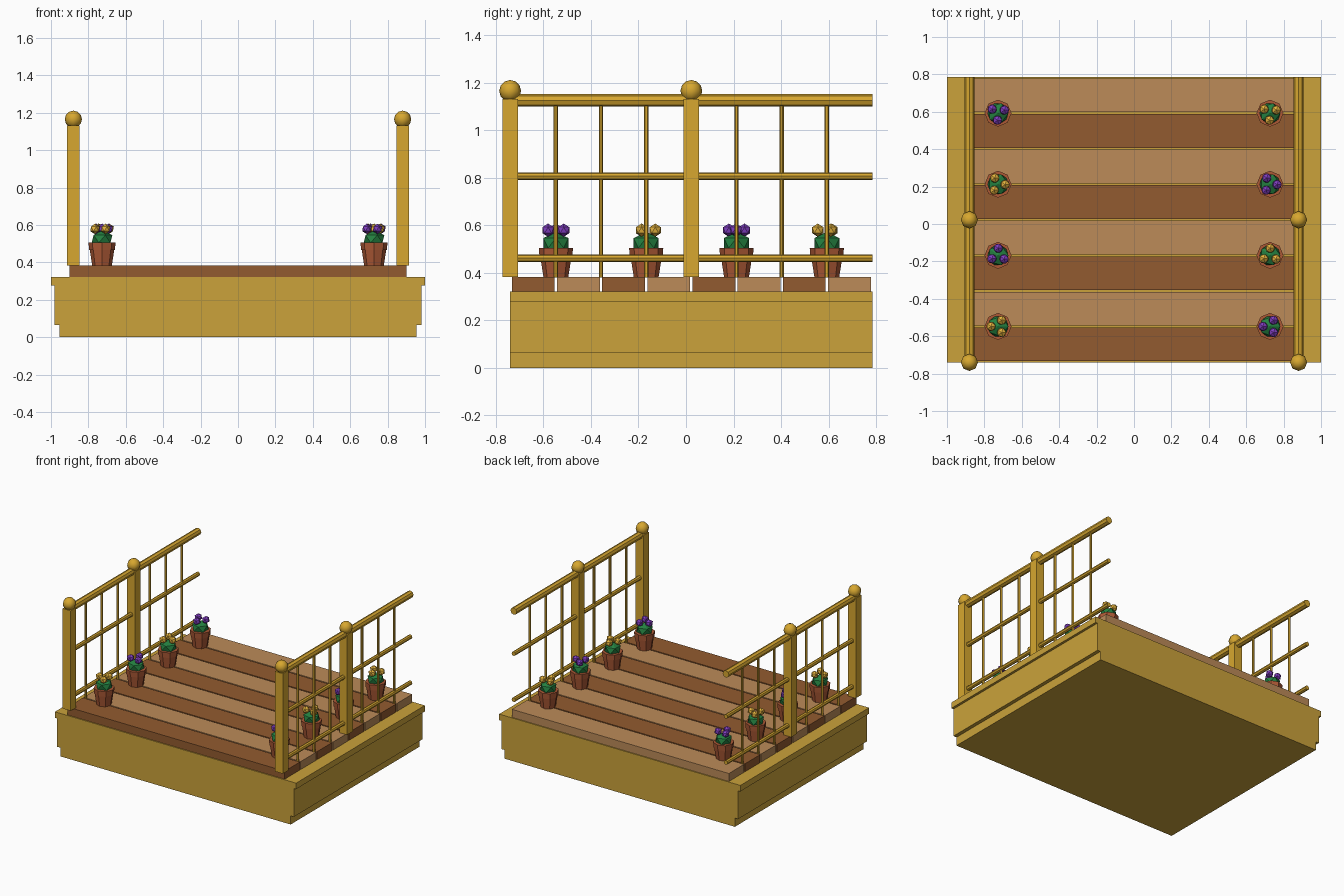
import bpy, bmesh, math
from mathutils import Matrix, Vector

if "Cube" in bpy.data.objects:
    bpy.data.objects.remove(bpy.data.objects["Cube"])

MID_Y = 0.0225      # centre of the deck section
STEP = 0.19         # spacing of planks and balusters


def material(name, rgb):
    m = bpy.data.materials.new(name)
    m.diffuse_color = [c ** 2.2 for c in rgb] + [1]
    m.use_nodes = True
    m.node_tree.nodes["Principled BSDF"].inputs["Base Color"].default_value = m.diffuse_color
    return m


STONE = material("ochre_base", (0.79, 0.63, 0.24))
GOLD = material("gold_rail", (0.84, 0.65, 0.20))
DARK = material("dark_wood", (0.57, 0.36, 0.20))
LIGHT = material("light_wood", (0.73, 0.54, 0.35))
CLAY = material("clay", (0.67, 0.35, 0.22))
LEAF = material("leaf", (0.16, 0.50, 0.26))
PURPLE = material("purple_petal", (0.50, 0.25, 0.75))
YELLOW = material("yellow_petal", (0.90, 0.70, 0.25))


def finish(name, bm, mat, smooth=False):
    mesh = bpy.data.meshes.new(name)
    bmesh.ops.recalc_face_normals(bm, faces=bm.faces)
    for f in bm.faces:
        f.smooth = smooth
    bm.to_mesh(mesh)
    bm.free()
    mesh.materials.append(mat)
    ob = bpy.data.objects.new(name, mesh)
    bpy.context.collection.objects.link(ob)
    return ob


def box(name, centre, size, mat):
    bm = bmesh.new()
    bmesh.ops.create_cube(bm, size=1, matrix=Matrix.Translation(centre) @ Matrix.Diagonal((*size, 1)))
    return finish(name, bm, mat)


def rod(name, a, b, r1, r2, sides, mat):
    a, b = Vector(a), Vector(b)
    d = b - a
    bm = bmesh.new()
    bmesh.ops.create_cone(bm, cap_ends=True, segments=sides, radius1=r1, radius2=r2, depth=d.length,
                          matrix=Matrix.Translation((a + b) / 2) @ d.to_track_quat('Z', 'Y').to_matrix().to_4x4())
    return finish(name, bm, mat)


def blob(name, centre, r, mat, squash=1.0):
    bm = bmesh.new()
    bmesh.ops.create_icosphere(bm, subdivisions=1, radius=r,
                               matrix=Matrix.Translation(centre) @ Matrix.Diagonal((1, 1, squash, 1)))
    return finish(name, bm, mat)


# Stepped base: half profile mirrored, extruded along y
half = [(0.955, 0), (0.955, 0.065), (0.982, 0.065), (0.982, 0.277), (1.0, 0.277), (1.0, 0.322)]
bm = bmesh.new()
profile = half + [(-x, z) for x, z in reversed(half)]
face = bm.faces.new([bm.verts.new((x, -0.74, z)) for x, z in profile])
ext = bmesh.ops.extrude_face_region(bm, geom=[face])
bmesh.ops.translate(bm, vec=(0, 1.525, 0), verts=[v for v in ext["geom"] if isinstance(v, bmesh.types.BMVert)])
finish("base", bm, STONE)

# Deck planks in alternating wood
for i in range(8):
    box(f"plank_{i}", (0, MID_Y + (i - 3.5) * STEP, 0.351), (1.8, 0.18, 0.062), LIGHT if i % 2 else DARK)

for side, sx in (("left", -1), ("right", 1)):
    x = 0.88 * sx
    # Posts with ball caps
    for k, y in enumerate((-0.74, MID_Y)):
        box(f"{side}_post_{k}", (x, y, 0.757), (0.066, 0.066, 0.75), GOLD)
        bm = bmesh.new()
        bmesh.ops.create_uvsphere(bm, u_segments=8, v_segments=6, radius=0.046,
                                  matrix=Matrix.Translation((x, y, 1.165)))
        finish(f"{side}_post_ball_{k}", bm, GOLD, smooth=True)
    # Horizontal rails
    for label, z, r in (("top", 1.125, 0.026), ("middle", 0.806, 0.016), ("bottom", 0.461, 0.016)):
        rod(f"{side}_{label}_rail", (x, -0.74, z), (x, 0.785, z), r, r, 8, GOLD)
    # Thin balusters
    for k in (-3, -2, -1, 1, 2, 3):
        y = MID_Y + k * STEP
        rod(f"{side}_baluster_{k + 3}", (x, y, 0.38), (x, y, 1.12), 0.009, 0.009, 6, GOLD)
    # Flower pots along the railing
    for i in range(4):
        px, py = 0.727 * sx, MID_Y + (i - 1.5) * 2 * STEP
        tag = f"{side}_{i}"
        rod(f"pot_{tag}", (px, py, 0.38), (px, py, 0.47), 0.052, 0.066, 8, CLAY)
        rod(f"pot_rim_{tag}", (px, py, 0.465), (px, py, 0.505), 0.069, 0.072, 8, CLAY)
        blob(f"leaves_{tag}", (px, py, 0.525), 0.062, LEAF, 0.75)
        petal = PURPLE if (i % 2 == 0) == (sx > 0) else YELLOW
        for j in range(3):
            a = math.pi + j * math.tau / 3 + i * 0.5
            blob(f"flower_{tag}_{j}", (px + 0.038 * math.cos(a), py + 0.038 * math.sin(a), 0.579), 0.028, petal)
